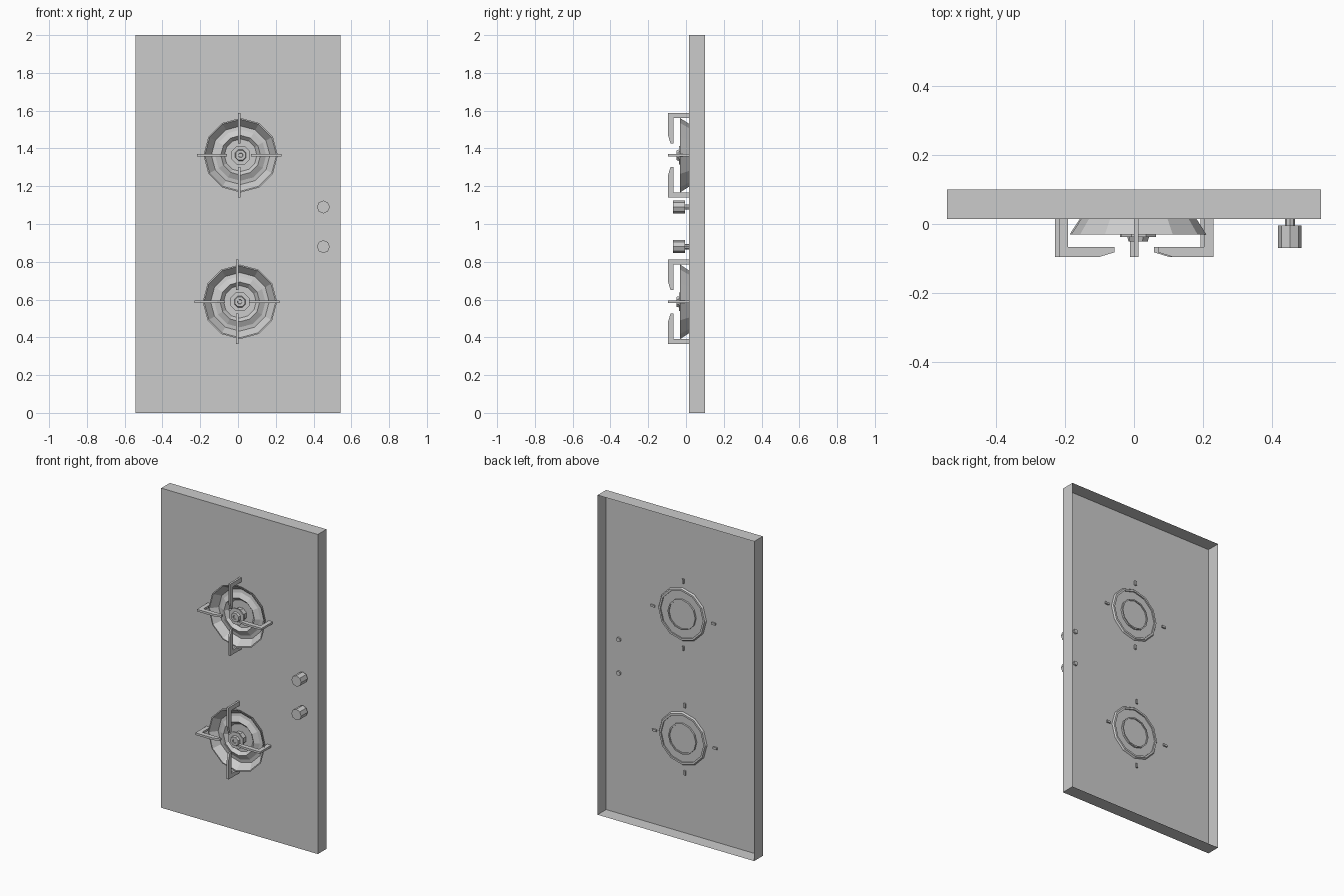
import bpy, bmesh, math
from mathutils import Matrix

if "Cube" in bpy.data.objects:
    bpy.data.objects.remove(bpy.data.objects["Cube"])

grey = bpy.data.materials.new("light_grey")
grey.diffuse_color = (0.6, 0.6, 0.6, 1)
grey.use_nodes = True
grey.node_tree.nodes["Principled BSDF"].inputs["Base Color"].default_value = grey.diffuse_color


def finish(name, bm):
    bmesh.ops.recalc_face_normals(bm, faces=bm.faces)
    mesh = bpy.data.meshes.new(name)
    bm.to_mesh(mesh)
    bm.free()
    mesh.materials.append(grey)
    ob = bpy.data.objects.new(name, mesh)
    bpy.context.collection.objects.link(ob)
    return ob


def lathe(name, profile, sides, x, z, turn=0.0):
    """Spin (radius, y) points about the depth axis; radius 0 closes the end."""
    bm = bmesh.new()
    rings = []
    for r, y in profile:
        if r == 0:
            rings.append([bm.verts.new((x, y, z))] * sides)
            continue
        rings.append([bm.verts.new((x + r * math.cos(turn + math.tau * i / sides), y,
                                    z + r * math.sin(turn + math.tau * i / sides)))
                      for i in range(sides)])
    for a, b in zip(rings, rings[1:]):
        for i in range(sides):
            j = (i + 1) % sides
            corners = list(dict.fromkeys([a[i], a[j], b[j], b[i]]))
            bm.faces.new(corners)
    return finish(name, bm)


# Hob panel: shallow tray with an open back
bm = bmesh.new()
bmesh.ops.create_cube(bm, size=1, matrix=Matrix.Translation((0, 0.0575, 1))
                      @ Matrix.Diagonal((1.084, 0.085, 2, 1)))
bmesh.ops.recalc_face_normals(bm, faces=bm.faces)
bmesh.ops.delete(bm, geom=[f for f in bm.faces if f.normal.y > 0.9], context='FACES_ONLY')
panel = finish("hob_panel", bm)


def grate_arm(name, x, z, angle):
    """Foot, bar and tapered tip, as one extruded outline."""
    outline = [(0.224, 0.024), (0.224, -0.095), (0.105, -0.095), (0.063, -0.082),
               (0.063, -0.066), (0.197, -0.066), (0.197, 0.024)]
    bm = bmesh.new()
    face = bm.faces.new([bm.verts.new((r, y, -0.0065)) for r, y in outline])
    ext = bmesh.ops.extrude_face_region(bm, geom=[face])
    bmesh.ops.translate(bm, vec=(0, 0, 0.013),
                        verts=[v for v in ext["geom"] if isinstance(v, bmesh.types.BMVert)])
    bmesh.ops.transform(bm, verts=bm.verts, matrix=Matrix.Translation((x, 0, z))
                        @ Matrix.Rotation(angle, 4, 'Y'))
    finish(name, bm)


for label, cx, gx, cz in (("upper", 0.014, 0.006, 1.364), ("lower", 0.010, -0.005, 0.588)):
    # Flared drip dish with a raised inner ring
    lathe(label + "_dish", [(0.160, 0.025), (0.197, -0.031), (0.190, -0.031), (0.155, 0.011),
                            (0.135, 0.008), (0.105, -0.008), (0.086, 0.012), (0, 0.012)],
          12, cx, cz)
    # Dish underside showing behind the panel
    lathe(label + "_dish_base", [(0.160, 0.025), (0.148, 0.025), (0.148, 0.017)], 12, cx, cz)
    lathe(label + "_dish_cup", [(0.096, 0.012), (0.096, 0.026), (0.088, 0.026), (0.088, 0.020),
                                (0, 0.020)], 12, cx, cz)
    # Stepped burner cap
    lathe(label + "_burner_cap", [(0.040, 0.012), (0.040, -0.027), (0.054, -0.029),
                                  (0.054, -0.037), (0.032, -0.037), (0.028, -0.051),
                                  (0.013, -0.051), (0.011, -0.046), (0, -0.046)],
          8, cx, cz, math.pi / 8)
    # Four pan supports
    for i in range(4):
        grate_arm(f"{label}_grate_arm_{i + 1}", gx, cz, i * math.pi / 2)

# Control knobs on short stems
for label, z in (("upper", 1.09), ("lower", 0.88)):
    lathe(label + "_knob", [(0, -0.069), (0.034, -0.069), (0.034, -0.005), (0.014, -0.005),
                            (0.014, 0.026), (0, 0.026)], 8, 0.452, z)
